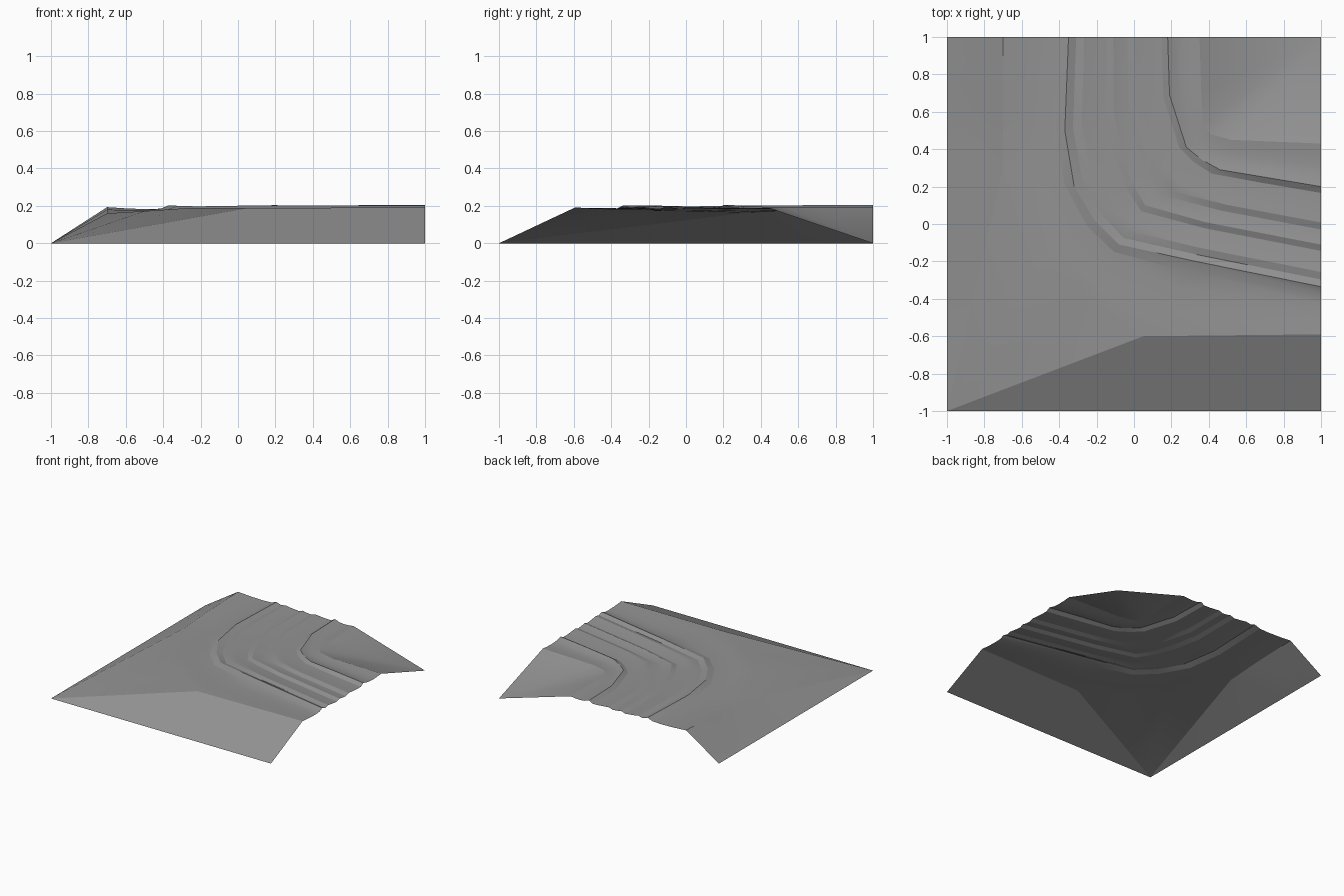
import bpy
import bmesh
from mathutils import Vector

cube = bpy.data.objects.get("Cube")
if cube:
    bpy.data.objects.remove(cube, do_unlink=True)

# Plain stone grey for the whole ground tile
grey = bpy.data.materials.new("stone_grey")
grey.use_nodes = True
colour = (0.29, 0.29, 0.29, 1)
grey.diffuse_color = colour
grey.node_tree.nodes["Principled BSDF"].inputs["Base Color"].default_value = colour

# Guide lines of the bending road, each from the back edge to the right edge
shoulder = [(-.7, 1), (-.7, .6), (-.7, .3), (-.5, -.2), (-.27, -.39), (.05, -.6), (1, -.59)]
outer_rut = [(-.35, 1), (-.37, .5), (-.32, .2), (-.21, .02), (-.08, -.11), (.33, -.2), (1, -.335)]
middle_rut = [(-.11, 1), (-.11, .6), (-.07, .4), (-.01, .22), (.06, .1), (.38, .01), (1, -.11)]
inner_rut = [(.18, 1), (.19, .69), (.28, .41), (.36, .345), (.46, .29), (.7, .25), (1, .2)]
inner_lip = [(.35, 1), (.36, .7), (.37, .53), (.41, .48), (.52, .45), (.75, .44), (1, .43)]

# Heights along the shoulder, and how strong the ruts are at each station
shoulder_z = [.193, .18, .16, .172, .188, .188, .192]
strength = [1, 1, .8, .6, .8, 1, 1]
level = .188

# Lateral strands: start guide, end guide, (fraction across, rise above level)
spans = [
    (shoulder, outer_rut, [(.35, -.006), (.65, -.007), (.86, -.003), (1, .015)]),
    (outer_rut, middle_rut, [(.17, 0), (.35, .009), (.55, .001), (.85, -.006), (1, .007)]),
    (middle_rut, inner_rut, [(.1, 0), (.26, -.005), (.38, .007), (.52, .003),
                             (.7, -.002), (.89, -.003), (1, .016)]),
    (inner_rut, inner_lip, [(.25, .001), (.5, -.003), (.75, -.001), (1, .004)]),
]

# Foot of the outer bank, one point per station
foot = [(-1, 1), (-1, .8), (-1, .6), (-1, -1), (-1, -1), (-1, -1), (1, -1)]

rows = [[Vector((x, y, 0)) for x, y in foot],
        [Vector((x, y, z)) for (x, y), z in zip(shoulder, shoulder_z)]]
for start, end, strands in spans:
    for t, rise in strands:
        row = []
        for j, (a, b) in enumerate(zip(start, end)):
            p = Vector(a).lerp(Vector(b), t)
            z = level + rise * strength[j]
            if start is shoulder:
                z += (shoulder_z[j] - level) * (1 - t)
            row.append(Vector((p.x, p.y, z)))
        rows.append(row)
# The inner bank falls to the single far corner
rows.append([Vector((1, 1, 0))] * len(foot))

# Skin the strands into one open sheet
bm = bmesh.new()
grid = [[bm.verts.new(p) for p in row] for row in rows]
for low, high in zip(grid, grid[1:]):
    for j in range(len(foot) - 1):
        bm.faces.new((low[j], low[j + 1], high[j + 1], high[j]))
bmesh.ops.remove_doubles(bm, verts=bm.verts[:], dist=.0005)
bmesh.ops.triangulate(bm, faces=bm.faces[:])

mesh = bpy.data.meshes.new("road_bend_ground")
bm.to_mesh(mesh)
bm.free()
mesh.materials.append(grey)
ground = bpy.data.objects.new("road_bend_ground", mesh)
bpy.context.collection.objects.link(ground)

# Smooth the soft slopes, keep rut and bank edges crisp
bpy.ops.object.select_all(action='DESELECT')
ground.select_set(True)
bpy.context.view_layer.objects.active = ground
bpy.ops.object.shade_smooth_by_angle(angle=.25)
